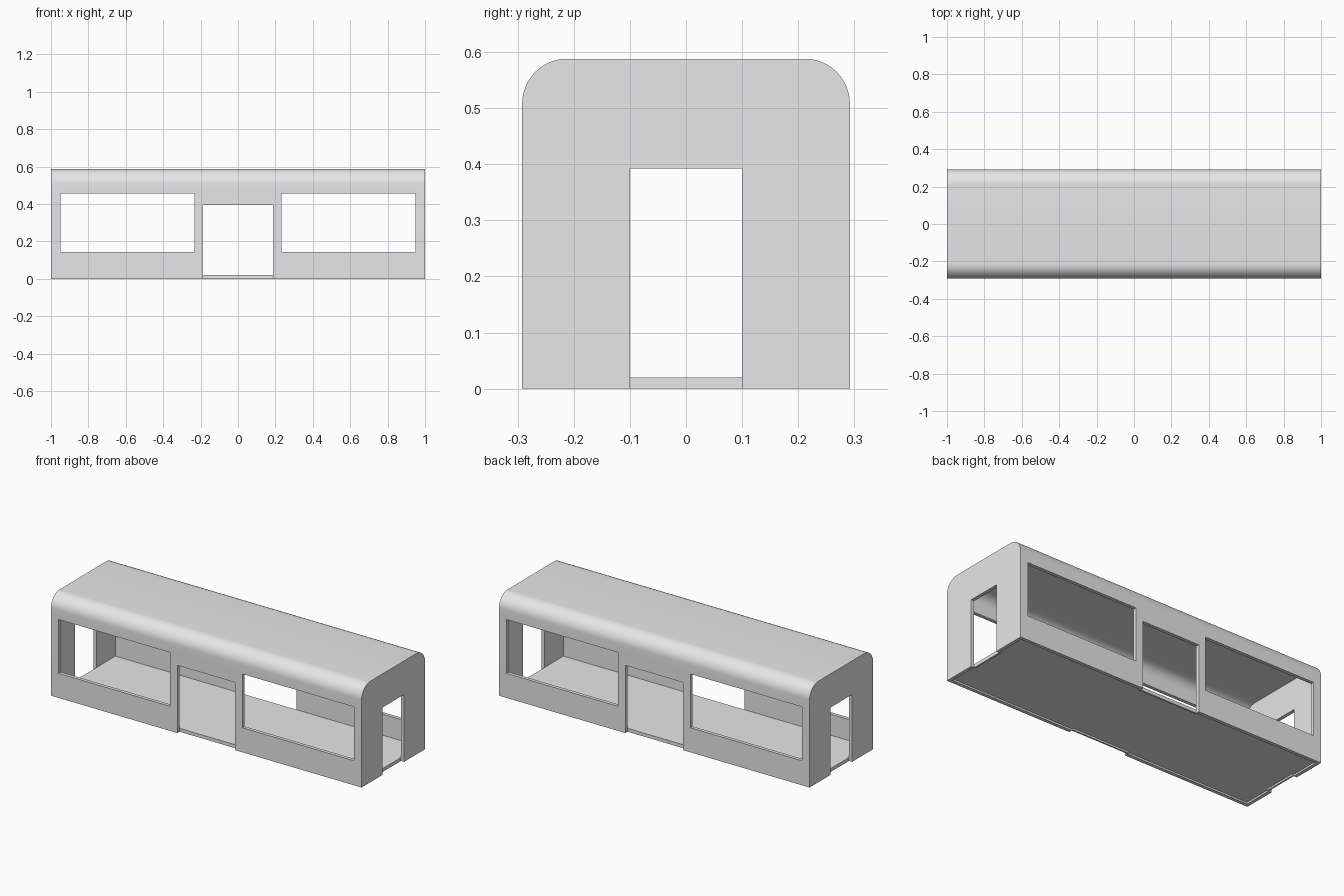
import bpy, bmesh, math

cube = bpy.data.objects.get("Cube")
if cube:
    bpy.data.objects.remove(cube, do_unlink=True)

LENGTH, WIDTH, HEIGHT = 2.0, 0.584, 0.588
WALL, RADIUS, FLOOR_TOP = 0.02, 0.08, 0.02

grey = bpy.data.materials.new("plain_grey")
grey.use_nodes = True
grey.diffuse_color = (0.8, 0.8, 0.8, 1)
grey.node_tree.nodes["Principled BSDF"].inputs["Base Color"].default_value = (0.8, 0.8, 0.8, 1)


def finish(name, bm):
    """Turn a bmesh into a named object in the scene."""
    bmesh.ops.recalc_face_normals(bm, faces=bm.faces)
    mesh = bpy.data.meshes.new(name)
    bm.to_mesh(mesh)
    bm.free()
    mesh.materials.append(grey)
    obj = bpy.data.objects.new(name, mesh)
    bpy.context.collection.objects.link(obj)
    return obj


def box(name, x, y, z):
    """Box given by its (low, high) range on each axis."""
    bm = bmesh.new()
    bmesh.ops.create_cube(bm, size=1)
    for v in bm.verts:
        for axis, (low, high) in enumerate((x, y, z)):
            v.co[axis] = low if v.co[axis] < 0 else high
    return finish(name, bm)


def arched_body(name, length, width, bottom, top, radius, steps=12):
    """Long body with rounded upper edges, extruded along x."""
    half = width / 2
    points = [(half, bottom)]
    for start, side in ((0, 1), (90, -1)):
        for i in range(steps + 1):
            a = math.radians(start + 90 * i / steps)
            points.append((side * (half - radius) + radius * math.cos(a),
                           top - radius + radius * math.sin(a)))
    points.append((-half, bottom))
    bm = bmesh.new()
    face = bm.faces.new([bm.verts.new((-length / 2, y, z)) for y, z in points])
    result = bmesh.ops.extrude_face_region(bm, geom=[face])
    for item in result["geom"]:
        if isinstance(item, bmesh.types.BMVert):
            item.co.x = length / 2
    return finish(name, bm)


def cut(target, cutter):
    """Subtract the cutter from the target, then discard the cutter."""
    cutter.hide_render = True
    mod = target.modifiers.new("cut", 'BOOLEAN')
    mod.operation, mod.solver, mod.object = 'DIFFERENCE', 'EXACT', cutter
    bpy.context.view_layer.objects.active = target
    bpy.ops.object.modifier_apply(modifier=mod.name)
    bpy.data.objects.remove(cutter, do_unlink=True)


# Hollow shell, open underneath
shell = arched_body("body_shell", LENGTH, WIDTH, 0, HEIGHT, RADIUS)
cut(shell, arched_body("cavity", LENGTH - 2 * WALL, WIDTH - 2 * WALL,
                       -0.1, HEIGHT - WALL, RADIUS - WALL))

# Side windows, side doorways and end doorways
for side in (-1, 1):
    window_x = sorted((side * 0.232, side * 0.95))
    cut(shell, box("window_cutter", window_x, (-1, 1), (0.143, 0.456)))
cut(shell, box("side_door_cutter", (-0.186, 0.186), (-1, 1), (-0.1, 0.394)))
cut(shell, box("end_door_cutter", (-2, 2), (-0.1, 0.1), (-0.1, 0.392)))

# Smooth roof edges, crisp corners elsewhere
bpy.ops.object.select_all(action='DESELECT')
shell.select_set(True)
bpy.context.view_layer.objects.active = shell
bpy.ops.object.shade_smooth_by_angle(angle=math.radians(30))

# Floor inside the walls
inner_x, inner_y = LENGTH / 2 - WALL, WIDTH / 2 - WALL
box("floor", (-inner_x, inner_x), (-inner_y, inner_y), (0.01, FLOOR_TOP))

# Sills closing the floor edge in every doorway
for side, word in ((-1, "front"), (1, "back")):
    edge = sorted((side * inner_y, side * (inner_y - 0.01)))
    box(word + "_door_sill", (-0.186, 0.186), edge, (0, 0.01))
for side, word in ((-1, "right"), (1, "left")):
    edge = sorted((side * inner_x, side * (inner_x - 0.01)))
    box(word + "_door_sill", edge, (-0.1, 0.1), (0, 0.01))
